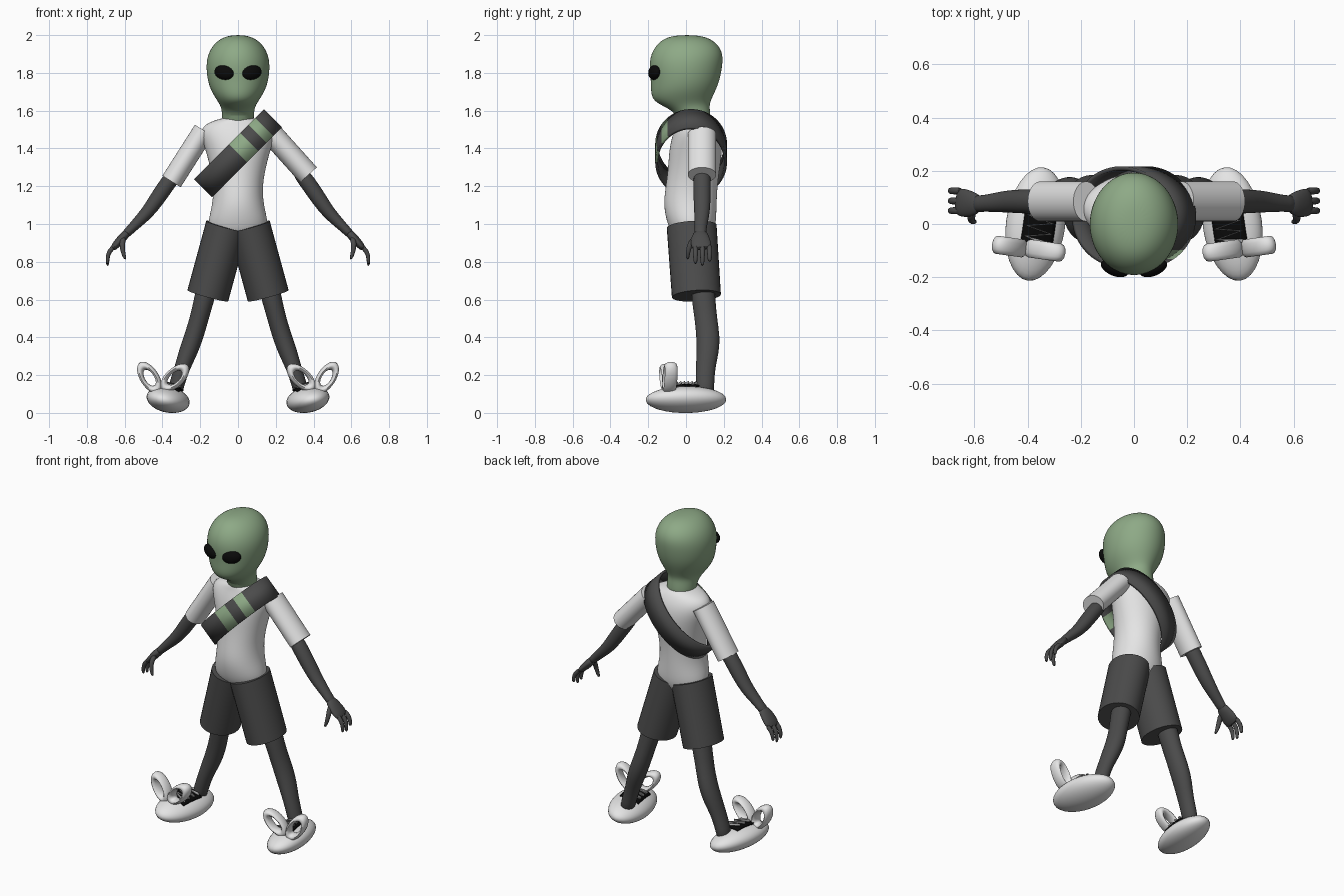
import bpy, bmesh
from math import sin, cos, pi, radians, sqrt
from mathutils import Vector, Matrix

if "Cube" in bpy.data.objects:
    bpy.data.objects.remove(bpy.data.objects["Cube"])


def material(name, r, g, b):
    m = bpy.data.materials.new(name)
    m.use_nodes = True
    m.diffuse_color = (r, g, b, 1)
    m.node_tree.nodes["Principled BSDF"].inputs["Base Color"].default_value = (r, g, b, 1)
    return m


GREEN = material("skin_green", 0.27, 0.40, 0.24)
WHITE = material("cloth_white", 0.78, 0.78, 0.78)
DARK = material("charcoal", 0.07, 0.07, 0.07)
BLACK = material("black", 0.003, 0.003, 0.003)
GREY = material("lace_grey", 0.35, 0.35, 0.35)


def finish(bm, name, mats, subsurf=0):
    bmesh.ops.recalc_face_normals(bm, faces=bm.faces)
    mesh = bpy.data.meshes.new(name)
    bm.to_mesh(mesh)
    bm.free()
    ob = bpy.data.objects.new(name, mesh)
    bpy.context.collection.objects.link(ob)
    for m in mats:
        mesh.materials.append(m)
    if subsurf:
        mod = ob.modifiers.new("smooth", "SUBSURF")
        mod.levels = mod.render_levels = subsurf
    bpy.ops.object.select_all(action="DESELECT")
    ob.select_set(True)
    bpy.context.view_layer.objects.active = ob
    bpy.ops.object.shade_smooth_by_angle(angle=radians(50))
    return ob


def loft(name, mat, stations, side=1, segs=16, subsurf=1, upright=False):
    """Skin elliptical rings (x, y, z, half width, half depth) along a path."""
    bm = bmesh.new()
    pts = [Vector((s[0] * side, s[1], s[2])) for s in stations]
    rings = []
    for i, (p, s) in enumerate(zip(pts, stations)):
        t = Vector((0, 0, 1)) if upright else pts[min(i + 1, len(pts) - 1)] - pts[max(i - 1, 0)]
        u = Vector((0, 1, 0)).cross(t).normalized()
        v = t.cross(u).normalized()
        rings.append([bm.verts.new(p + u * s[3] * cos(a) + v * s[4] * sin(a))
                      for a in (2 * pi * k / segs for k in range(segs))])
    for a, b in zip(rings, rings[1:]):
        for k in range(segs):
            n = (k + 1) % segs
            bm.faces.new((a[k], a[n], b[n], b[k]))
    bm.faces.new(rings[0])
    bm.faces.new(rings[-1])
    return finish(bm, name, [mat], subsurf)


def body(name, mat, rows):
    """Upright loft from rows of height, half width, front y, back y."""
    return loft(name, mat, [(0, (f + b) / 2, z, w, (b - f) / 2) for z, w, f, b in rows],
                segs=24, subsurf=2, upright=True)


def ellipsoid(name, mat, matrix):
    bm = bmesh.new()
    bmesh.ops.create_uvsphere(bm, u_segments=32, v_segments=20, radius=1, matrix=matrix)
    return finish(bm, name, [mat])


# Head with neck, and shirt body
body("head", GREEN, [
    (1.50, .084, -.045, .13), (1.58, .084, -.045, .13), (1.62, .09, -.11, .125),
    (1.65, .108, -.175, .13), (1.70, .142, -.188, .155), (1.76, .163, -.187, .18),
    (1.84, .171, -.197, .195), (1.90, .16, -.187, .197), (1.95, .132, -.157, .172),
    (1.987, .085, -.11, .12), (2.0, .03, -.04, .05)])
body("shirt", WHITE, [
    (.90, .09, -.03, .11), (.95, .14, -.075, .145), (1.0, .165, -.10, .16),
    (1.1, .136, -.122, .163), (1.2, .13, -.108, .167), (1.3, .148, -.095, .18),
    (1.4, .175, -.09, .195), (1.48, .205, -.07, .185), (1.53, .18, -.05, .16),
    (1.56, .09, -.045, .135), (1.565, .05, -.02, .1)])

# Diagonal sash: a tilted hoop with two green stripes on the chest
bm = bmesh.new()
along, across = Vector((1, 0, 1)).normalized(), Vector((1, 0, -1)).normalized()
N = 96
loop = []
for k in range(N):
    a = 2 * pi * k / N
    c = Vector((0, .027, 1.375)) + along * .262 * sin(a) + Vector((0, -.19 * cos(a), 0))
    loop.append([bm.verts.new(c + across * w) for w in (-.068, .068)])
for k in range(N):
    a, b = loop[k], loop[(k + 1) % N]
    f = bm.faces.new((a[0], a[1], b[1], b[0]))
    mid = 2 * pi * (k + .5) / N
    u = sin(mid)
    f.material_index = int(cos(mid) > 0 and (0 < u < .32 or .53 < u < .76))
sash = finish(bm, "sash", [DARK, GREEN])
mod = sash.modifiers.new("thickness", "SOLIDIFY")
mod.thickness = .015
mod.offset = -1

# Sleeves hang at slightly different angles
loft("left_sleeve", WHITE, [(.18, .085, 1.475, .06, .075), (.373, .085, 1.26, .06, .075)],
     segs=32, subsurf=0)
loft("right_sleeve", WHITE, [(.18, .085, 1.495, .057, .075), (.352, .085, 1.225, .057, .075)],
     side=-1, segs=32, subsurf=0)


def shoe_top(x, y, lift):
    """Point just above the upper surface of the shoe, in shoe space."""
    return Vector((x, y, .068 * sqrt(1 - (x / .113) ** 2 - (y / .215) ** 2) + lift))


for s, side in ((1, "left_"), (-1, "right_")):
    # Eye
    ellipsoid(side + "eye", BLACK, Matrix.Translation((.073 * s, -.167, 1.802))
              @ Matrix.Rotation(s * radians(22), 4, "Z") @ Matrix.Rotation(-s * radians(10), 4, "Y")
              @ Matrix.Diagonal((.055, .028, .038, 1)))

    # Arm, palm and digits
    loft(side + "arm", DARK, [
        (.30, .085, 1.31, .04, .045), (.37, .085, 1.22, .044, .047), (.43, .085, 1.13, .042, .046),
        (.48, .085, 1.06, .036, .042), (.53, .08, 1.01, .03, .036), (.575, .077, .965, .024, .03),
        (.60, .075, .94, .024, .036)], s)
    loft(side + "palm", DARK, [
        (.575, .077, .965, .022, .03), (.61, .075, .93, .024, .05),
        (.645, .08, .89, .022, .056), (.668, .085, .865, .014, .05)], s)
    for i, (y, tip) in enumerate(((.05, .785), (.087, .775), (.125, .80))):
        loft(side + "finger_%d" % (i + 1), DARK, [
            (.645, y, .89, .014, .015), (.682, y, .858, .014, .015),
            (.692, y, .82, .012, .013), (.69, y, tip, .008, .009)], s, segs=8)
    loft(side + "thumb", DARK, [
        (.605, .05, .93, .018, .018), (.615, .02, .895, .016, .016),
        (.61, .01, .85, .013, .013), (.595, .008, .81, .008, .009)], s, segs=8)

    # Shorts leg and bare leg
    loft(side + "shorts_leg", DARK, [(.06, .03, .987, .112, .132), (.16, .055, .62, .112, .13)],
         s, segs=32, subsurf=0)
    loft(side + "leg", DARK, [
        (.15, .085, .72, .058, .065), (.18, .093, .60, .054, .064), (.205, .105, .50, .05, .06),
        (.235, .118, .40, .052, .064), (.265, .115, .32, .05, .06), (.295, .103, .24, .041, .052),
        (.325, .10, .15, .041, .05), (.34, .10, .08, .04, .048)], s)

    # Shoe
    place = (Matrix.Translation((.37 * s, 0, .07)) @ Matrix.Rotation(s * radians(8), 4, "Z")
             @ Matrix.Rotation(-s * radians(12), 4, "Y"))
    ellipsoid(side + "shoe", WHITE, place @ Matrix.Diagonal((.113, .215, .068, 1)))

    # Curved black tongue panel
    bm = bmesh.new()
    bmesh.ops.create_grid(bm, x_segments=8, y_segments=8, size=1)
    for v in bm.verts:
        v.co = place @ shoe_top(v.co.x * .062, v.co.y * .075 - .01, .012)
    panel = finish(bm, side + "shoe_tongue", [BLACK])
    mod = panel.modifiers.new("thickness", "SOLIDIFY")
    mod.thickness = .009

    # Zigzag lace
    curve = bpy.data.curves.new(side + "lace", "CURVE")
    curve.dimensions = "3D"
    curve.bevel_depth = .008
    curve.bevel_resolution = 2
    spline = curve.splines.new("POLY")
    spline.points.add(6)
    for i, p in enumerate(spline.points):
        p.co = (*(place @ shoe_top(.048 * (-1) ** i, .05 - .02 * i, .022)), 1)
    curve.materials.append(GREY)
    bpy.context.collection.objects.link(bpy.data.objects.new(side + "lace", curve))

    # Bow loops
    for name, x, y, tilt, yaw in (("outer_bow", .468, -.085, 33, 8), ("inner_bow", .335, -.10, -47, 8)):
        bpy.ops.mesh.primitive_torus_add(major_radius=.06, minor_radius=.02,
                                         major_segments=32, minor_segments=12)
        ob = bpy.context.object
        ob.name = side + name
        ob.data.transform(Matrix.Translation((x * s, y, .186)) @ Matrix.Rotation(s * radians(yaw), 4, "Z")
                          @ Matrix.Rotation(s * radians(tilt), 4, "Y")
                          @ Matrix.Rotation(pi / 2, 4, "X") @ Matrix.Diagonal((.62, 1.2, 1.7, 1)))
        ob.data.materials.append(WHITE)
        bpy.ops.object.shade_smooth_by_angle(angle=radians(60))
